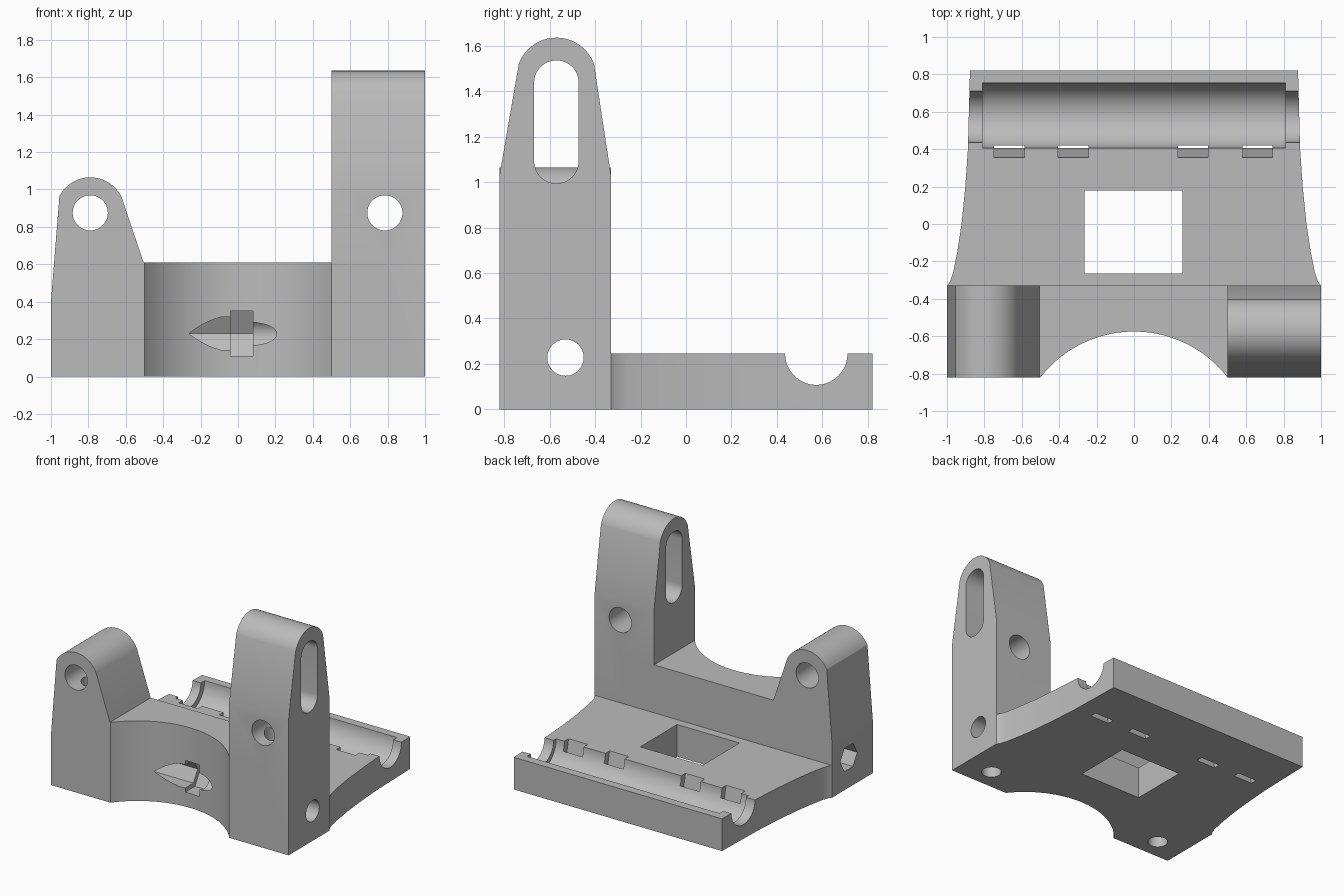
import bpy, bmesh
from math import sin, cos, pi, radians
from mathutils import Vector

if "Cube" in bpy.data.objects:
    bpy.data.objects.remove(bpy.data.objects["Cube"], do_unlink=True)

grey = bpy.data.materials.new("plain_grey")
grey.use_nodes = True
grey.diffuse_color = (0.5, 0.5, 0.5, 1)
grey.node_tree.nodes["Principled BSDF"].inputs["Base Color"].default_value = (0.5, 0.5, 0.5, 1)

# Maps a profile point (u, v) and an extrusion position w to space
PLACE = {
    "x": lambda u, v, w: (w, u, v),
    "y": lambda u, v, w: (u, w, v),
    "z": lambda u, v, w: (u, v, w),
}


def prism(name, points, axis, start, end):
    """Extrude a closed profile along an axis."""
    bm = bmesh.new()
    place = PLACE[axis]
    face = bm.faces.new([bm.verts.new(place(u, v, start)) for u, v in points])
    out = bmesh.ops.extrude_face_region(bm, geom=[face])
    shift = Vector(place(0, 0, end - start))
    moved = [g for g in out["geom"] if isinstance(g, bmesh.types.BMVert)]
    bmesh.ops.translate(bm, verts=moved, vec=shift)
    bmesh.ops.recalc_face_normals(bm, faces=bm.faces)
    mesh = bpy.data.meshes.new(name)
    bm.to_mesh(mesh)
    bm.free()
    mesh.materials.append(grey)
    obj = bpy.data.objects.new(name, mesh)
    bpy.context.collection.objects.link(obj)
    return obj


def arc(u, v, r, a0, a1, n=24):
    angles = [radians(a0 + (a1 - a0) * i / n) for i in range(n + 1)]
    return [(u + r * cos(a), v + r * sin(a)) for a in angles]


def bore(name, u, v, r, axis, start, end, sides=48):
    ring = [(u + r * cos(2 * pi * i / sides), v + r * sin(2 * pi * i / sides)) for i in range(sides)]
    return prism(name, ring, axis, start, end)


def box(name, x0, x1, y0, y1, z0, z1):
    return prism(name, [(x0, y0), (x1, y0), (x1, y1), (x0, y1)], "z", z0, z1)


def combine(target, tool, operation):
    tool.hide_render = True
    mod = target.modifiers.new(tool.name, "BOOLEAN")
    mod.operation = operation
    mod.solver = "EXACT"
    mod.object = tool
    bpy.context.view_layer.objects.active = target
    bpy.ops.object.modifier_apply(modifier=mod.name)
    bpy.data.objects.remove(tool, do_unlink=True)


FRONT, MID, TOP = -0.82, -0.33, 0.245

# Short post with the bridge beside it
short_profile = [(-1, 0), (-1, 0.4)] + arc(-0.79, 0.88, 0.185, 153, 24) + [(-0.505, 0.61), (0.8, 0.61), (0.8, 0)]
body = prism("bracket_body", short_profile, "y", FRONT, MID)

# Tall post, tapered to a round top
tall_profile = [(FRONT, 0), (FRONT, 1.03)] + arc(-0.57, 1.459, 0.176, 160, 20) + [(MID, 1.03), (MID, 0)]
combine(body, prism("tall_post", tall_profile, "x", 0.5, 1), "UNION")

# Base plate with flared sides
flare = [(1, MID), (0.985, -0.31), (0.967, -0.26), (0.945, -0.15), (0.922, 0), (0.902, 0.2), (0.888, 0.4), (0.877, 0.82)]
outline = [(0.95, -0.42)] + flare
outline += [(-x, y) for x, y in reversed(outline)]
combine(body, prism("base_plate", outline, "z", 0, TOP), "UNION")

cutters = [
    # Concave front and rear roller cradle
    bore("front_hollow", 0, -1.208, 0.633, "z", -0.1, 0.8, 128),
    bore("cradle_groove", 0.58, TOP, 0.175, "x", -0.81, 0.81, 64),
    bore("cradle_ends", 0.573, TOP, 0.137, "x", -1.1, 1.1, 64),
    # Window in the plate
    box("plate_window", -0.265, 0.26, -0.265, 0.18, -0.1, 0.5),
    # Cross bolt bore: hexagonal, nut pocket, round
    bore("bolt_hex", -0.53, 0.23, 0.102, "x", -1.1, 0, 6),
    bore("nut_pocket", -0.53, 0.23, 0.139, "x", -0.04, 0.08, 6),
    bore("bolt_round", -0.53, 0.228, 0.08, "x", 0.02, 1.1),
    # Long slot near the top of the tall post
    prism("tall_slot", arc(-0.57, 1.437, 0.098, 0, 180) + arc(-0.57, 1.092, 0.098, 180, 360), "x", 0.4, 1.1),
]
# Post holes, front to back and from below
for x in (-0.79, 0.785):
    cutters.append(bore("post_hole", x, 0.875, 0.094, "y", -1, 0))
    cutters.append(bore("bottom_hole", 0.98 * x, -0.66, 0.07, "z", -0.1, 0.875))
# Slanted strap slots beside the cradle
for x in (-0.667, -0.325, 0.315, 0.66):
    slant = [(0.355, TOP), (0.335, 0.35), (0.385, 0.35), (0.405, TOP), (0.457, 0), (0.477, -0.1), (0.427, -0.1), (0.407, 0)]
    cutters.append(prism("strap_slot", slant, "x", x - 0.081, x + 0.081))

for cutter in cutters:
    combine(body, cutter, "DIFFERENCE")

bpy.ops.object.select_all(action="DESELECT")
body.select_set(True)
bpy.context.view_layer.objects.active = body
bpy.ops.object.shade_smooth_by_angle(angle=radians(25))
